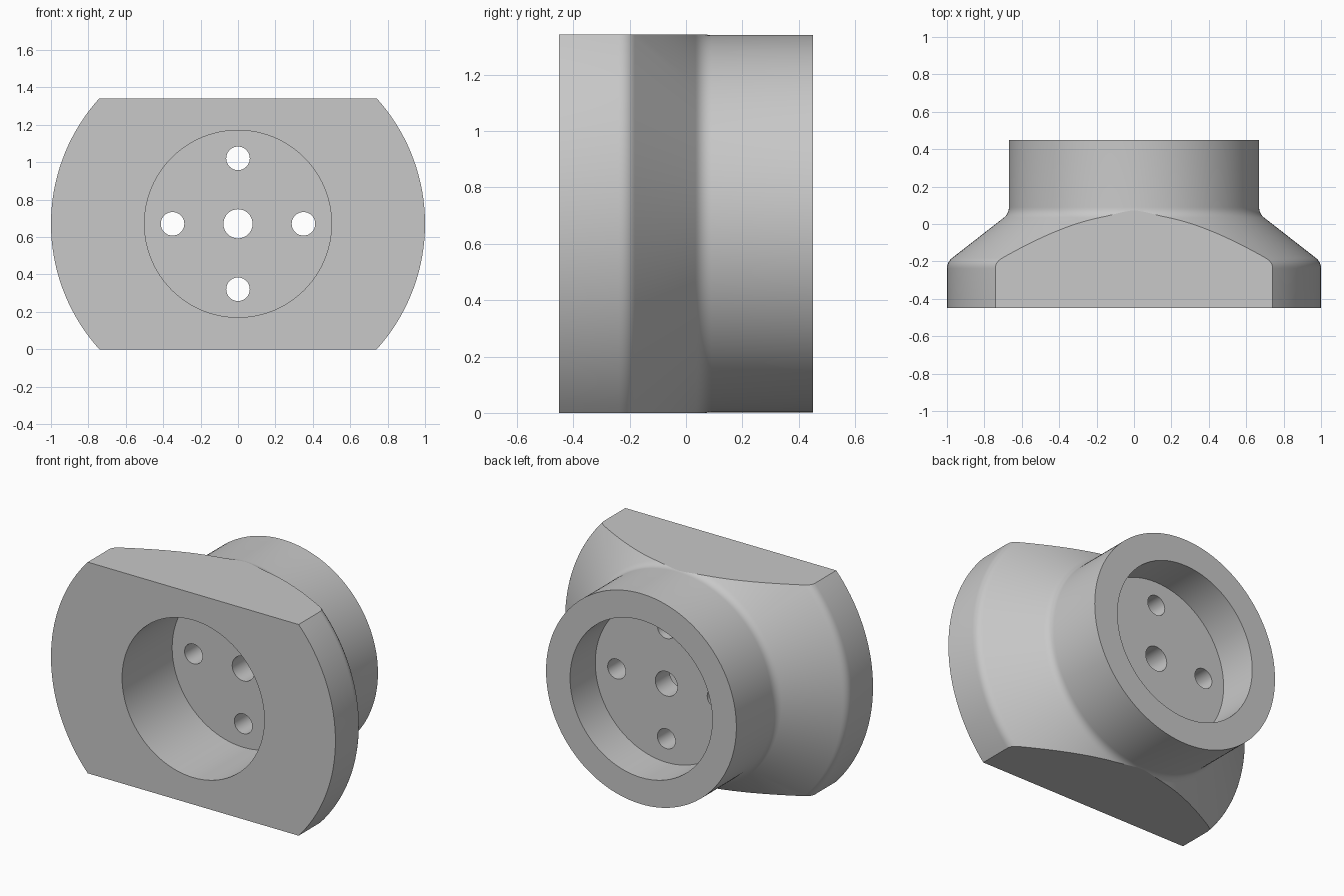
import bpy, bmesh, math
from mathutils import Vector, Matrix

cube = bpy.data.objects.get("Cube")
if cube:
    bpy.data.objects.remove(cube, do_unlink=True)

HALF_H = 0.671          # half the distance between the two flats
SEGMENTS = 144

grey = bpy.data.materials.new("plain grey")
grey.use_nodes = True
grey.diffuse_color = (0.58, 0.58, 0.58, 1)
grey.node_tree.nodes["Principled BSDF"].inputs["Base Color"].default_value = (0.58, 0.58, 0.58, 1)


def make_object(name, bm):
    bmesh.ops.recalc_face_normals(bm, faces=bm.faces[:])
    mesh = bpy.data.meshes.new(name)
    bm.to_mesh(mesh)
    bm.free()
    mesh.materials.append(grey)
    obj = bpy.data.objects.new(name, mesh)
    bpy.context.collection.objects.link(obj)
    return obj


def fillet(before, corner, after, size, steps=6):
    """Rounded corner as a short curve between two profile lines."""
    b, c, a = Vector(before), Vector(corner), Vector(after)
    p, q = c + (b - c).normalized() * size, c + (a - c).normalized() * size
    return [tuple(p * (1 - t) ** 2 + c * 2 * t * (1 - t) + q * t * t)
            for t in (i / steps for i in range(steps + 1))]


def revolve(name, profile, segments=SEGMENTS, x=0, z=0):
    """Turn (radius, y) points about the y axis, closed with end caps."""
    bm = bmesh.new()
    rings = []
    for r, y in profile:
        angles = [2 * math.pi * i / segments for i in range(segments)]
        rings.append([bm.verts.new((x + r * math.cos(a), y, HALF_H + z + r * math.sin(a)))
                      for a in angles])
    for lower, upper in zip(rings, rings[1:]):
        for i in range(segments):
            j = (i + 1) % segments
            bm.faces.new((lower[i], lower[j], upper[j], upper[i]))
    bm.faces.new(rings[0])
    bm.faces.new(rings[-1])
    return make_object(name, bm)


def apply_boolean(target, tool, operation):
    tool.hide_render = True
    mod = target.modifiers.new("cut", 'BOOLEAN')
    mod.operation, mod.solver, mod.object = operation, 'EXACT', tool
    bpy.context.view_layer.objects.active = target
    bpy.ops.object.modifier_apply(modifier=mod.name)
    bpy.data.objects.remove(tool, do_unlink=True)


# Turned body: wide flange, cone and neck with rounded transitions
front, shoulder, throat, back = (1, -0.45), (1, -0.203), (0.669, 0.055), (0.669, 0.45)
body = revolve("flanged_hub", [front] + fillet(front, shoulder, throat, 0.035)
               + fillet(shoulder, throat, back, 0.035) + [back])

# Flats on top and bottom
bm = bmesh.new()
bmesh.ops.create_cube(bm, size=2, matrix=Matrix.Translation((0, 0, HALF_H))
                      @ Matrix.Diagonal((1.5, 1.0, HALF_H, 1)))
apply_boolean(body, make_object("flats_limit", bm), 'INTERSECT')

# Front and back pockets, leaving a thin web between them
for name, y0, y1 in (("front_pocket", -0.6, 0.053), ("back_pocket", 0.197, 0.6)):
    apply_boolean(body, revolve(name, [(0.5, y0), (0.5, y1)], 96), 'DIFFERENCE')

# Centre hole and four bolt holes through the web
holes = [(0.078, 0, 0)] + [(0.063, 0.35 * dx, 0.35 * dz)
                           for dx, dz in ((1, 0), (-1, 0), (0, 1), (0, -1))]
for r, x, z in holes:
    apply_boolean(body, revolve("hole", [(r, -0.1), (r, 0.35)], 40, x, z), 'DIFFERENCE')

# Smooth turned surfaces, crisp planes
bpy.ops.object.select_all(action='DESELECT')
body.select_set(True)
bpy.context.view_layer.objects.active = body
bpy.ops.object.shade_smooth_by_angle(angle=math.radians(25))
for face in body.data.polygons:
    if abs(face.normal.y) > 0.999 or (abs(face.normal.z) > 0.9999 and face.area > 0.2):
        face.use_smooth = False
